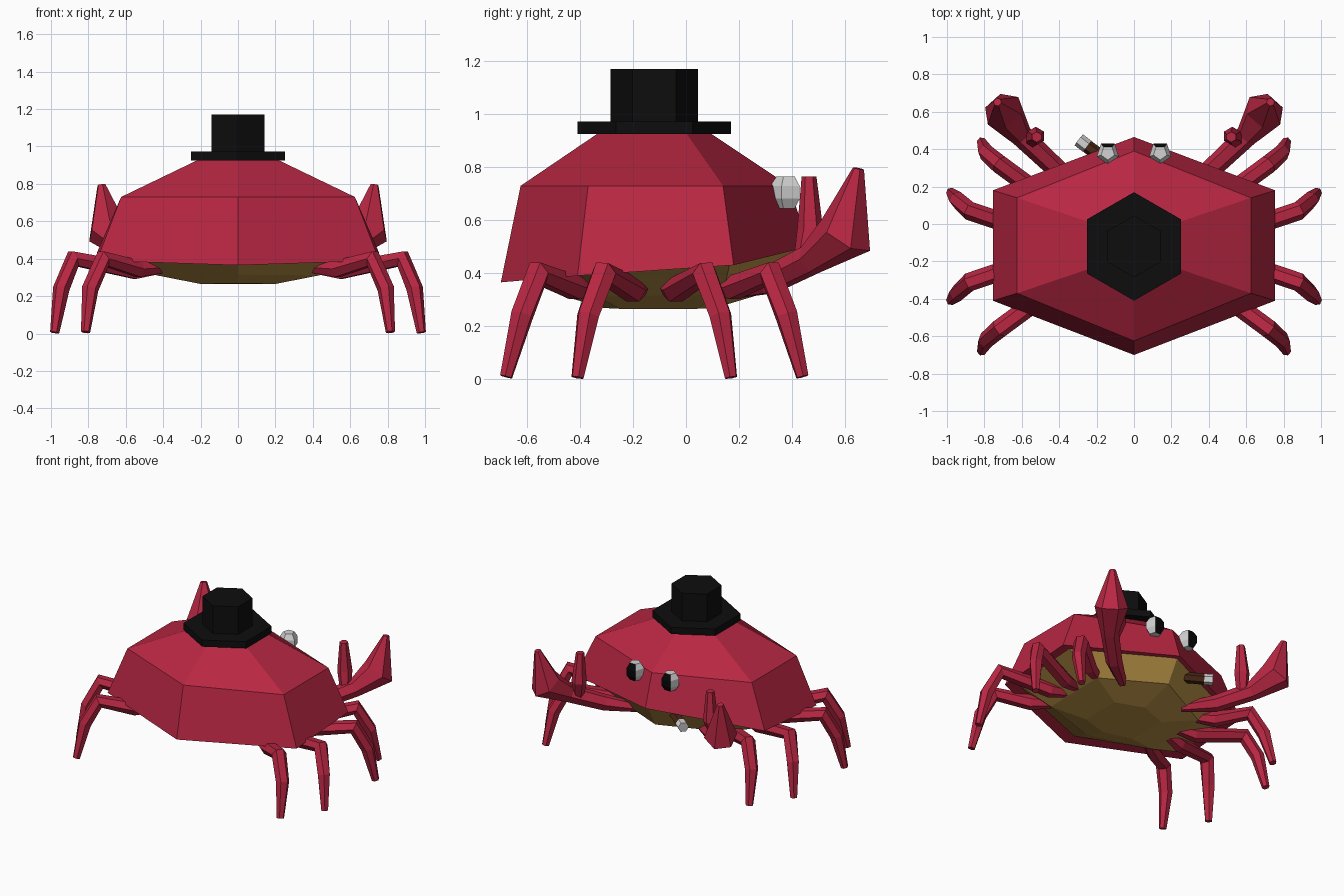
import bpy, bmesh, math
from mathutils import Vector

if "Cube" in bpy.data.objects:
    bpy.data.objects.remove(bpy.data.objects["Cube"])


def material(name, rgb):
    m = bpy.data.materials.new(name)
    m.diffuse_color = (*rgb, 1)
    m.use_nodes = True
    m.node_tree.nodes["Principled BSDF"].inputs["Base Color"].default_value = m.diffuse_color
    return m


RED = material("shell red", (0.48, 0.02, 0.055))
TAN = material("belly tan", (0.48, 0.28, 0.06))
HAT = material("hat black", (0.004, 0.004, 0.004))
WHITE = material("eye white", (0.65, 0.65, 0.65))
PUPIL = material("pupil black", (0.002, 0.002, 0.002))
BROWN = material("cigar brown", (0.06, 0.02, 0.007))


def loft(name, rings, mats, rule=None):
    """Skin a list of equal-sized point rings and cap both ends."""
    bm = bmesh.new()
    vs = [[bm.verts.new(p) for p in r] for r in rings]
    n = len(rings[0])
    for a, b in zip(vs, vs[1:]):
        for i in range(n):
            j = (i + 1) % n
            bm.faces.new((a[i], a[j], b[j], b[i]))
    bm.faces.new(vs[0])
    bm.faces.new(vs[-1])
    bmesh.ops.recalc_face_normals(bm, faces=bm.faces)
    if rule:
        for f in bm.faces:
            f.material_index = rule(f)
    me = bpy.data.meshes.new(name)
    bm.to_mesh(me)
    bm.free()
    for m in mats:
        me.materials.append(m)
    ob = bpy.data.objects.new(name, me)
    bpy.context.collection.objects.link(ob)
    return ob


def body_ring(x, front, side_f, side_b, back):
    """Six-sided ring; every corner is given as (y, z)."""
    return [(0, *front), (x, *side_f), (x, *side_b),
            (0, *back), (-x, *side_b), (-x, *side_f)]


def tube(name, path, mat, sides=6, mirror=False):
    """Tapered tube through (x, y, z, radius) points."""
    pts = [Vector(p[:3]) for p in path]
    rings = []
    for i, p in enumerate(pts):
        t = Vector()
        if i > 0:
            t += (p - pts[i - 1]).normalized()
        if i < len(pts) - 1:
            t += (pts[i + 1] - p).normalized()
        t.normalize()
        # a fixed sideways axis keeps rings untwisted through the bends
        side = Vector((-(pts[-1] - pts[0]).y, (pts[-1] - pts[0]).x, 0))
        if side.length < 0.1:
            side = Vector((0, 1, 0))
        side = (side - t * side.dot(t)).normalized()
        up = t.cross(side)
        rings.append([p + path[i][3] * (side * math.cos(a) + up * math.sin(a))
                      for a in (2 * math.pi * k / sides for k in range(sides))])
    for r in rings:
        for v in r:
            v.z = max(v.z, 0)
    loft(name, rings, [mat])
    if mirror:
        loft(name + "_mirrored",
             [[(-v.x, v.y, v.z) for v in r] for r in rings], [mat])


# shell: faceted dome with a raised underside
loft("shell", [
    body_ring(0.21, (0.09, 0.93), (0.0, 0.93), (-0.23, 0.93), (-0.33, 0.93)),
    body_ring(0.625, (0.39, 0.73), (0.14, 0.73), (-0.37, 0.73), (-0.625, 0.73)),
    body_ring(0.755, (0.465, 0.50), (0.18, 0.43), (-0.41, 0.39), (-0.70, 0.365)),
    body_ring(0.40, (0.2, 0.45), (0.04, 0.43), (-0.27, 0.41), (-0.42, 0.40)),
], [RED])

# belly: shallow bowl, steeper at the face
loft("belly", [
    body_ring(0.70, (0.44, 0.50), (0.165, 0.435), (-0.36, 0.40), (-0.62, 0.38)),
    body_ring(0.43, (0.35, 0.34), (0.14, 0.32), (-0.33, 0.31), (-0.47, 0.315)),
    body_ring(0.20, (0.11, 0.268), (0.04, 0.265), (-0.25, 0.265), (-0.31, 0.268)),
], [TAN])


# top hat
def hex_ring(r, z):
    return [(r * math.sin(k * math.pi / 3), -0.12 + r * math.cos(k * math.pi / 3), z)
            for k in range(6)]


loft("hat_brim", [hex_ring(0.29, 0.925), hex_ring(0.29, 0.973)], [HAT])
loft("hat_crown", [hex_ring(0.165, 0.96), hex_ring(0.165, 1.172)], [HAT])

# walking legs, mirrored left to right and front to back
REAR = [(0.30, -0.28, 0.36, 0.02), (0.53, -0.42, 0.345, 0.05),
        (0.72, -0.56, 0.40, 0.05), (0.79, -0.62, 0.24, 0.045),
        (0.815, -0.68, 0.008, 0.025)]
MIDDLE = [(0.30, -0.14, 0.36, 0.02), (0.55, -0.20, 0.335, 0.05),
          (0.88, -0.31, 0.40, 0.05), (0.945, -0.37, 0.24, 0.045),
          (0.98, -0.41, 0.005, 0.025)]
for label, leg in (("outer", REAR), ("middle", MIDDLE)):
    tube("back_%s_leg" % label, leg, RED, mirror=True)
    tube("front_%s_leg" % label,
         [(x, -0.24 - y, z, r) for x, y, z, r in leg], RED, mirror=True)

# claws: arm swelling into the big finger, plus a thumb
tube("claw_arm", [(0.25, 0.18, 0.33, 0.03), (0.43, 0.31, 0.37, 0.055),
                  (0.60, 0.47, 0.45, 0.06), (0.70, 0.605, 0.545, 0.11),
                  (0.73, 0.652, 0.795, 0.022)], RED, mirror=True)
tube("claw_thumb", [(0.55, 0.44, 0.43, 0.035), (0.525, 0.47, 0.56, 0.05),
                    (0.52, 0.465, 0.765, 0.028)], RED, mirror=True)

# eyes: five-sided balls with a dark face to the front
for side, x in (("left", -0.14), ("right", 0.14)):
    rings = []
    for th in (0.62, 1.25, 1.89, 2.52):
        s, c = 0.065 * math.sin(th), 0.065 * math.cos(th)
        rings.append([(x + s * math.sin(k * 2 * math.pi / 5 + math.pi / 5),
                       0.38 + s * math.cos(k * 2 * math.pi / 5 + math.pi / 5),
                       0.705 + c * 1.15) for k in range(5)])
    loft(side + "_eye", rings, [WHITE, PUPIL],
         lambda f: 1 if f.normal.y > 0.75 else 0)

# cigar with pale tip
a, b, c = Vector((-0.08, 0.29, 0.455)), Vector((-0.25, 0.415, 0.44)), Vector((-0.295, 0.45, 0.437))
tube("cigar", [(*a, 0.036), (*b, 0.036)], BROWN)
tube("cigar_tip", [(*b, 0.037), (*c, 0.037)], WHITE)
